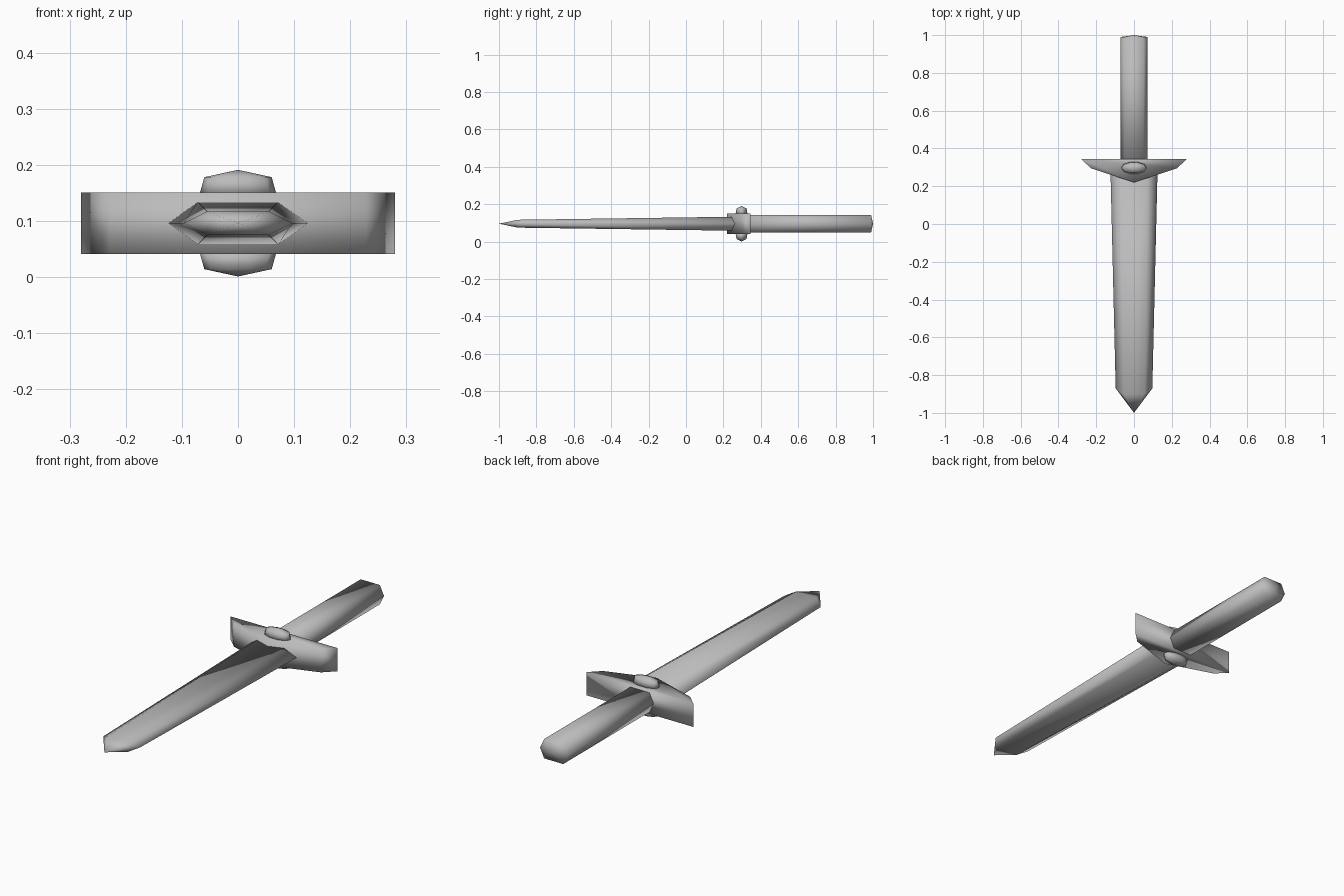
import bpy, bmesh, math

cube = bpy.data.objects.get("Cube")
if cube:
    bpy.data.objects.remove(cube)

MID = 0.096  # height of the dagger's centre line

steel = bpy.data.materials.new("grey_steel")
steel.use_nodes = True
GREY = (0.5, 0.5, 0.5, 1)
steel.diffuse_color = GREY
steel.node_tree.nodes["Principled BSDF"].inputs["Base Color"].default_value = GREY


def loft(name, rings, smooth=True):
    """Skin a list of point rings; a ring of one point closes to a tip."""
    bm = bmesh.new()
    loops = [[bm.verts.new(p) for p in ring] for ring in rings]
    for a, b in zip(loops, loops[1:]):
        n = max(len(a), len(b))
        for i in range(n):
            j = (i + 1) % n
            if len(b) == 1:
                bm.faces.new((a[i], a[j], b[0]))
            elif len(a) == 1:
                bm.faces.new((a[0], b[j], b[i]))
            else:
                bm.faces.new((a[i], a[j], b[j], b[i]))
    for ring in (loops[0], loops[-1]):
        if len(ring) > 2:
            bm.faces.new(ring)
    bmesh.ops.recalc_face_normals(bm, faces=bm.faces)
    mesh = bpy.data.meshes.new(name)
    bm.to_mesh(mesh)
    bm.free()
    mesh.materials.append(steel)
    for face in mesh.polygons:
        face.use_smooth = smooth
    obj = bpy.data.objects.new(name, mesh)
    bpy.context.collection.objects.link(obj)
    return obj


def hexagon(y_edge, y_flat, half_width, half_flat, half_thick):
    """Flattened hexagon with its points to the sides."""
    w, f, t = half_width, half_flat, half_thick
    return [(w, y_edge, MID), (f, y_flat, MID + t), (-f, y_flat, MID + t),
            (-w, y_edge, MID), (-f, y_flat, MID - t), (f, y_flat, MID - t)]


# Blade: tapering, then a short point
loft("blade", [hexagon(0.3, 0.3, 0.125, 0.072, 0.038),
               hexagon(-0.87, -0.9, 0.097, 0.055, 0.021),
               [(0, -1, MID)]])

# Grip
loft("grip", [hexagon(0.3, 0.3, 0.072, 0.05, 0.046),
              hexagon(0.99, 0.99, 0.072, 0.05, 0.046),
              [(0, 1, MID)]])

# Crossguard: a plan outline extruded through its height
right_half = [(0.28, 0.345), (0.228, 0.295), (0, 0.22)]
outline = right_half + [(-x, y) for x, y in right_half[1::-1]]
loft("crossguard", [[(x, y, z) for x, y in outline]
                    for z in (MID - 0.055, MID + 0.055)])


# Oval studs above and below the guard
def oval(rx, ry, z):
    return [(rx * math.cos(a), 0.297 + ry * math.sin(a), z)
            for a in (math.tau * i / 10 for i in range(10))]


for name, side in (("upper_stud", 1), ("lower_stud", -1)):
    loft(name, [oval(0.069, 0.034, MID + side * 0.05),
                oval(0.06, 0.028, MID + side * 0.082),
                [(0, 0.297, MID + side * 0.095)]])
